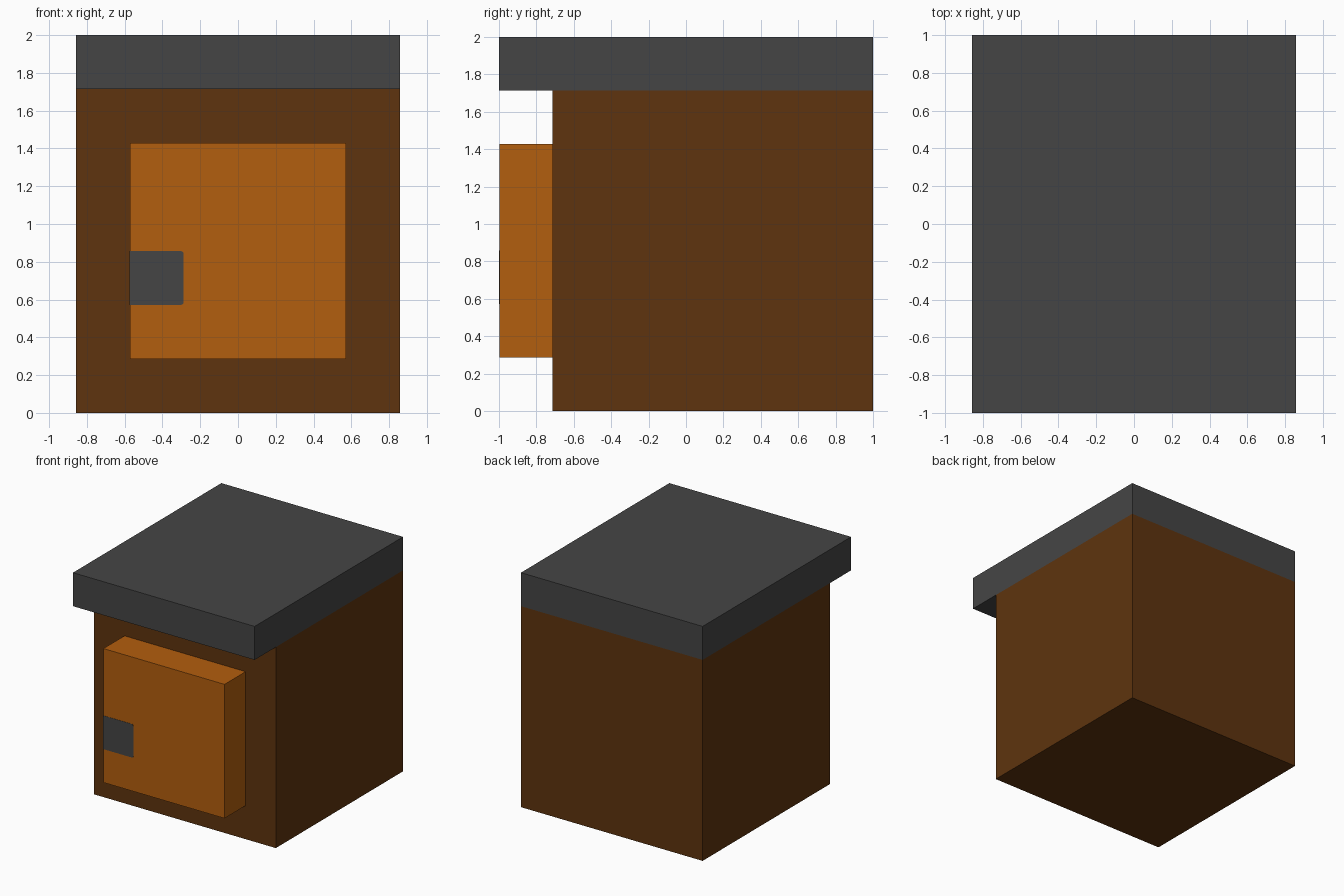
import bpy, bmesh

if "Cube" in bpy.data.objects:
    bpy.data.objects.remove(bpy.data.objects["Cube"])

U = 2 / 7  # the model sits on a grid of seven units


def material(name, rgb):
    m = bpy.data.materials.new(name)
    m.diffuse_color = (*rgb, 1)
    m.use_nodes = True
    m.node_tree.nodes["Principled BSDF"].inputs["Base Color"].default_value = m.diffuse_color
    return m


def box(name, lo, hi, mat, round_right=0):
    """Box between two corners; optionally round its front-to-back edges on +x."""
    bm = bmesh.new()
    bmesh.ops.create_cube(bm, size=1)
    for v in bm.verts:
        v.co = [(a + b) / 2 + c * (b - a) for a, b, c in zip(lo, hi, v.co)]
    if round_right:
        edges = [e for e in bm.edges
                 if all(abs(v.co.x - hi[0]) < 1e-5 for v in e.verts)
                 and abs(e.verts[0].co.y - e.verts[1].co.y) > 1e-4]
        bmesh.ops.bevel(bm, geom=edges, offset=round_right, segments=3,
                        profile=0.5, affect='EDGES')
    mesh = bpy.data.meshes.new(name)
    bm.to_mesh(mesh)
    bm.free()
    mesh.materials.append(mat)
    obj = bpy.data.objects.new(name, mesh)
    bpy.context.collection.objects.link(obj)
    return obj


brown = material("dark_brown", (0.112, 0.034, 0.0044))
orange = material("orange_wood", (0.450, 0.112, 0.0044))
grey = material("dark_grey", (0.060, 0.060, 0.060))

# Main body and the lid that overhangs the front
box("body", (-3 * U, -2.5 * U, 0), (3 * U, 1, 6 * U), brown)
box("lid", (-3 * U, -1, 6 * U), (3 * U, 1, 2), grey)

# Raised door panel with a nearly flush latch on its left edge
box("door", (-2 * U, -0.998, U), (2 * U, -2.5 * U, 5 * U), orange)
box("latch", (-2 * U - 0.002, -1, 2 * U), (-U - 0.002, -2.5 * U, 3 * U), grey,
    round_right=0.016)
